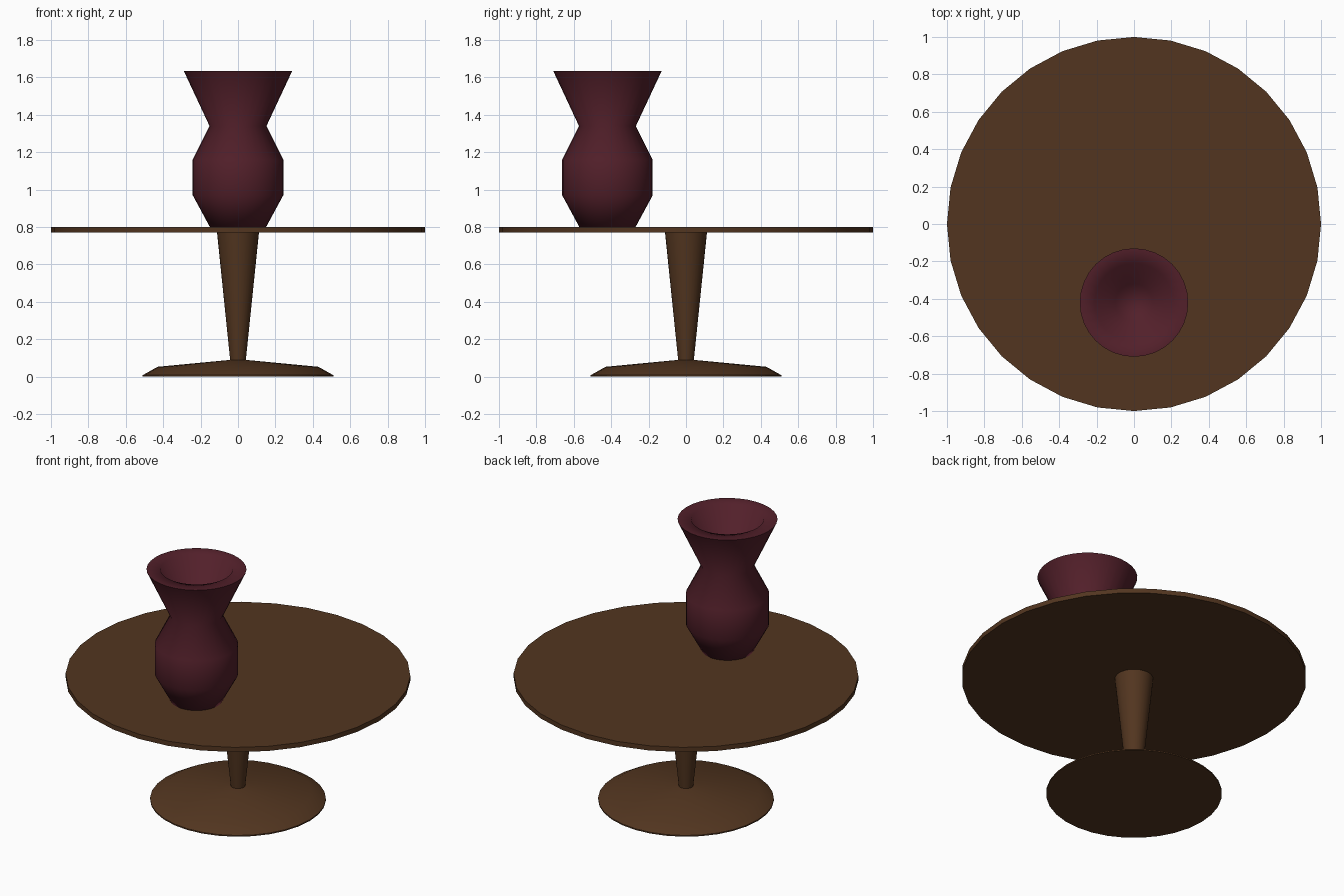
import bpy, bmesh
from math import pi, cos, sin, radians

if "Cube" in bpy.data.objects:
    bpy.data.objects.remove(bpy.data.objects["Cube"])


def material(name, rgb):
    m = bpy.data.materials.new(name)
    m.diffuse_color = (*rgb, 1)
    m.use_nodes = True
    m.node_tree.nodes["Principled BSDF"].inputs["Base Color"].default_value = m.diffuse_color
    return m


def lathe(name, profile, sides, mat, loc=(0, 0, 0), angle=30):
    """Revolve (radius, z) points around z; both ends are capped."""
    bm = bmesh.new()
    rings = [[bm.verts.new((r * cos(2 * pi * i / sides), r * sin(2 * pi * i / sides), z))
              for i in range(sides)] for r, z in profile]
    for a, b in zip(rings, rings[1:]):
        for i in range(sides):
            j = (i + 1) % sides
            bm.faces.new((a[i], a[j], b[j], b[i]))
    bm.faces.new(rings[0][::-1])
    bm.faces.new(rings[-1])
    me = bpy.data.meshes.new(name)
    bm.to_mesh(me)
    bm.free()
    ob = bpy.data.objects.new(name, me)
    bpy.context.collection.objects.link(ob)
    ob.location = loc
    me.materials.append(mat)
    bpy.ops.object.select_all(action='DESELECT')
    ob.select_set(True)
    bpy.context.view_layer.objects.active = ob
    bpy.ops.object.shade_smooth_by_angle(angle=radians(angle))
    return ob


wood = material("wood", (0.085, 0.036, 0.014))
glaze = material("glaze", (0.085, 0.014, 0.023))

# Round table top
lathe("table_top", [(1, 0.77), (1, 0.8)], 32, wood)

# Pedestal: spreading foot and flared column
lathe("pedestal", [(0.51, 0), (0.51, 0.008), (0.43, 0.053), (0.042, 0.09), (0.112, 0.77)], 32, wood)

# Vase: outer wall, flat rim, inner bowl
lathe("vase", [(0.15, 0.8), (0.242, 0.97), (0.242, 1.16), (0.152, 1.34), (0.29, 1.635),
               (0.21, 1.635), (0.1, 1.38)], 32, glaze, (0, -0.42, 0), 70)
